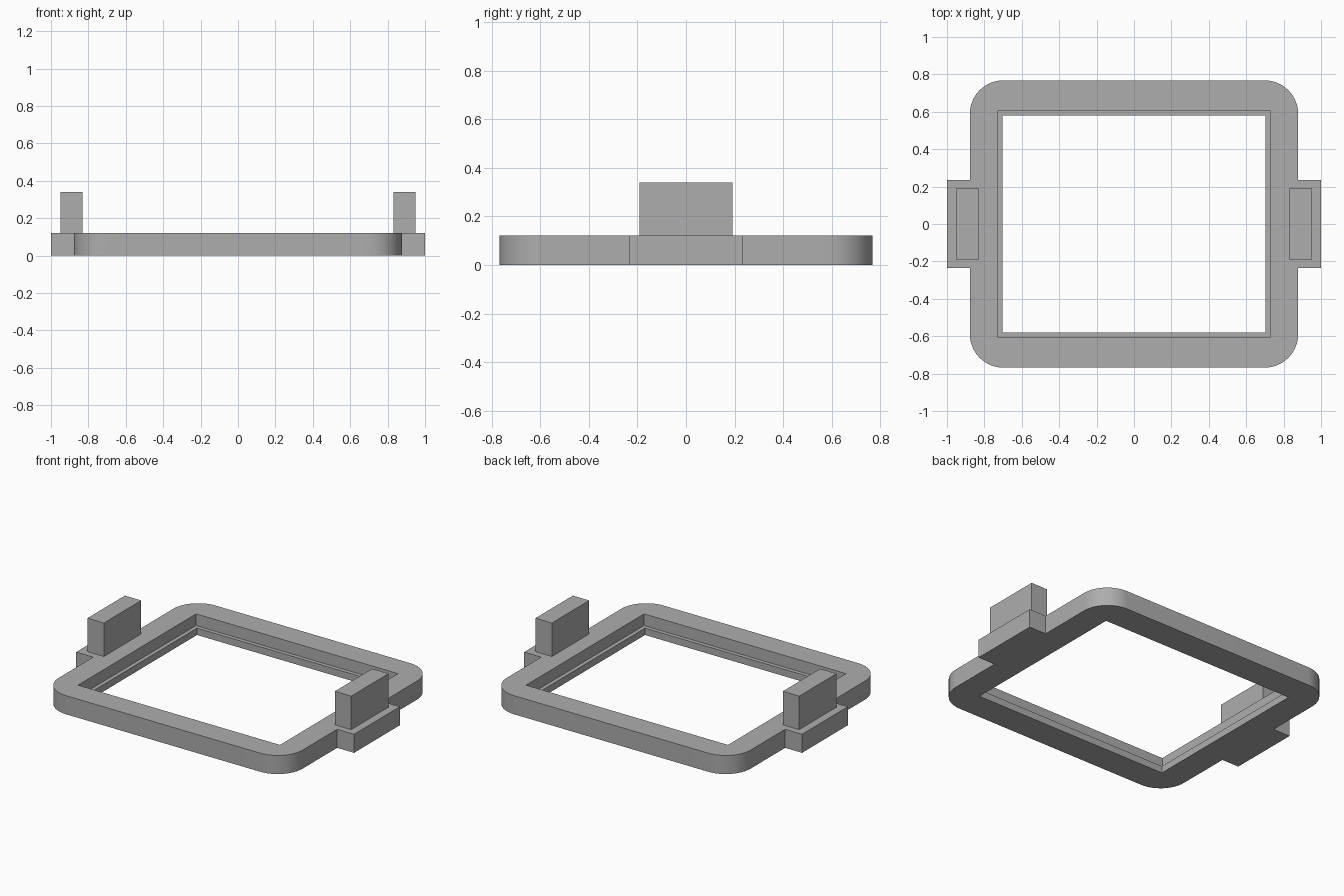
import bpy, bmesh, math

cube = bpy.data.objects.get("Cube")
if cube:
    bpy.data.objects.remove(cube, do_unlink=True)

HALF_X, HALF_Y, RADIUS = 0.878, 0.768, 0.18
TAB_X, TAB_Y = 1.0, 0.235
TOP, LEDGE = 0.121, 0.045

grey = bpy.data.materials.new("plain grey")
grey.use_nodes = True
grey.diffuse_color = (0.42, 0.42, 0.42, 1)
grey.node_tree.nodes["Principled BSDF"].inputs["Base Color"].default_value = (0.42, 0.42, 0.42, 1)


def prism(name, outline, z0, z1):
    """Extrude a counter-clockwise outline from z0 up to z1."""
    bm = bmesh.new()
    face = bm.faces.new([bm.verts.new((x, y, z0)) for x, y in outline])
    ext = bmesh.ops.extrude_face_region(bm, geom=[face], use_keep_orig=True)
    for v in ext["geom"]:
        if isinstance(v, bmesh.types.BMVert):
            v.co.z = z1
    bmesh.ops.recalc_face_normals(bm, faces=bm.faces)
    mesh = bpy.data.meshes.new(name)
    bm.to_mesh(mesh)
    bm.free()
    mesh.materials.append(grey)
    obj = bpy.data.objects.new(name, mesh)
    bpy.context.collection.objects.link(obj)
    return obj


def rectangle(cx, hx, hy):
    return [(cx - hx, -hy), (cx + hx, -hy), (cx + hx, hy), (cx - hx, hy)]


def corner(sx, sy, start, steps=16):
    """Rounded corner in the quadrant given by the signs."""
    cx, cy = sx * (HALF_X - RADIUS), sy * (HALF_Y - RADIUS)
    angles = [math.radians(start + 90 * i / steps) for i in range(steps + 1)]
    return [(cx + RADIUS * math.cos(a), cy + RADIUS * math.sin(a)) for a in angles]


def tab(s):
    """Side tab outline, walked counter-clockwise."""
    return [(s * HALF_X, -s * TAB_Y), (s * TAB_X, -s * TAB_Y),
            (s * TAB_X, s * TAB_Y), (s * HALF_X, s * TAB_Y)]


# Rounded frame with a tab on each side
outline = (tab(1) + corner(1, 1, 0) + corner(-1, 1, 90)
           + tab(-1) + corner(-1, -1, 180) + corner(1, -1, 270))
frame = prism("frame", outline, 0, TOP)

# Stepped opening: wide recess above, narrower hole through the ledge
cutters = [prism("recess_cutter", rectangle(0, 0.727, 0.607), LEDGE, 0.3),
           prism("hole_cutter", rectangle(0, 0.702, 0.581), -0.2, 0.2)]
bpy.context.view_layer.objects.active = frame
for cutter in cutters:
    cutter.hide_render = True
    mod = frame.modifiers.new(cutter.name, 'BOOLEAN')
    mod.operation = 'DIFFERENCE'
    mod.solver = 'EXACT'
    mod.object = cutter
    bpy.ops.object.modifier_apply(modifier=mod.name)
for cutter in cutters:
    bpy.data.objects.remove(cutter, do_unlink=True)

# Smooth the corners, keep the other edges sharp
bpy.ops.object.select_all(action='DESELECT')
frame.select_set(True)
bpy.ops.object.shade_smooth_by_angle(angle=math.radians(30))

# Upright blocks over the tabs
for side, s in (("left", 1), ("right", -1)):
    prism(side + "_post", rectangle(s * 0.89, 0.059, 0.192), TOP, 0.339)
